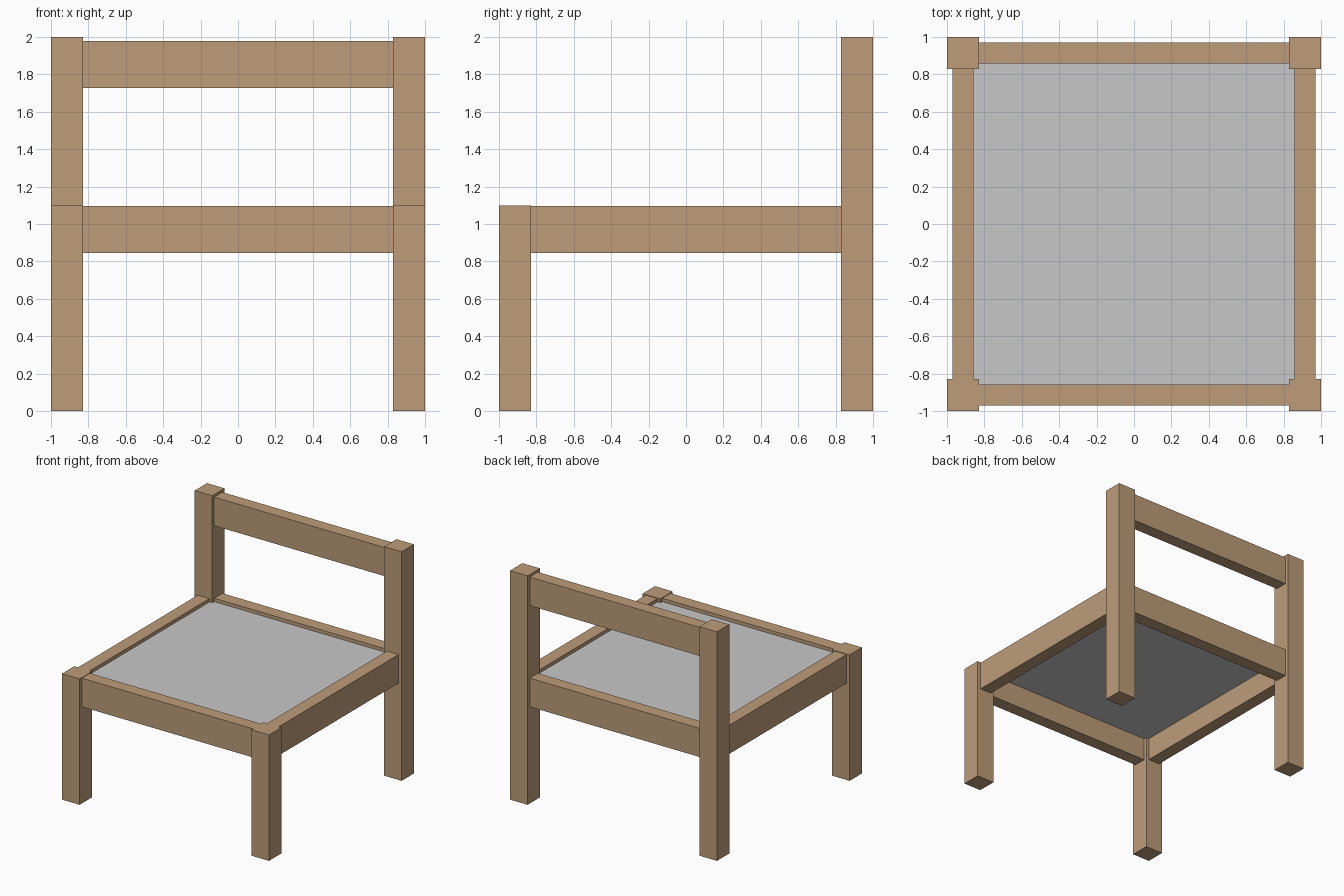
import bpy

if "Cube" in bpy.data.objects:
    bpy.data.objects.remove(bpy.data.objects["Cube"])


def material(name, rgb):
    m = bpy.data.materials.new(name)
    m.diffuse_color = (*rgb, 1.0)
    m.use_nodes = True
    m.node_tree.nodes["Principled BSDF"].inputs["Base Color"].default_value = m.diffuse_color
    return m


wood = material("light brown wood", (0.508, 0.335, 0.192))
grey = material("light grey seat", (0.578, 0.578, 0.578))


def box(name, lo, hi, mat):
    """Axis-aligned box between two corners."""
    bpy.ops.mesh.primitive_cube_add(size=1)
    ob = bpy.context.object
    ob.name = ob.data.name = name
    for v in ob.data.vertices:
        v.co = [a + (b - a) * (c + 0.5) for a, b, c in zip(lo, hi, v.co)]
    ob.data.materials.append(mat)
    return ob


LEG = 0.83                   # inner face of the legs
IN, OUT = 0.857, 0.97        # inner and outer face of the rails
LOW, TOP = 0.845, 1.095      # seat rail heights

for side, s in (("left", -1), ("right", 1)):
    # Legs: short in front, tall at the back
    x0, x1 = sorted((s * LEG, s))
    box(f"front_leg_{side}", (x0, -1, 0), (x1, -LEG, 1.10), wood)
    box(f"back_leg_{side}", (x0, LEG, 0), (x1, 1, 2.0), wood)
    # Side seat rails
    x0, x1 = sorted((s * IN, s * OUT))
    box(f"side_rail_{side}", (x0, -LEG, LOW), (x1, LEG, TOP), wood)

# Cross rails
box("front_rail", (-LEG, -OUT, LOW), (LEG, -IN, TOP), wood)
box("back_rail", (-LEG, IN, LOW), (LEG, OUT, TOP), wood)
box("backrest_rail", (-LEG, IN, 1.728), (LEG, OUT, 1.978), wood)

# Recessed seat panel
box("seat", (-IN, -IN, 1.045), (IN, IN, 1.065), grey)
